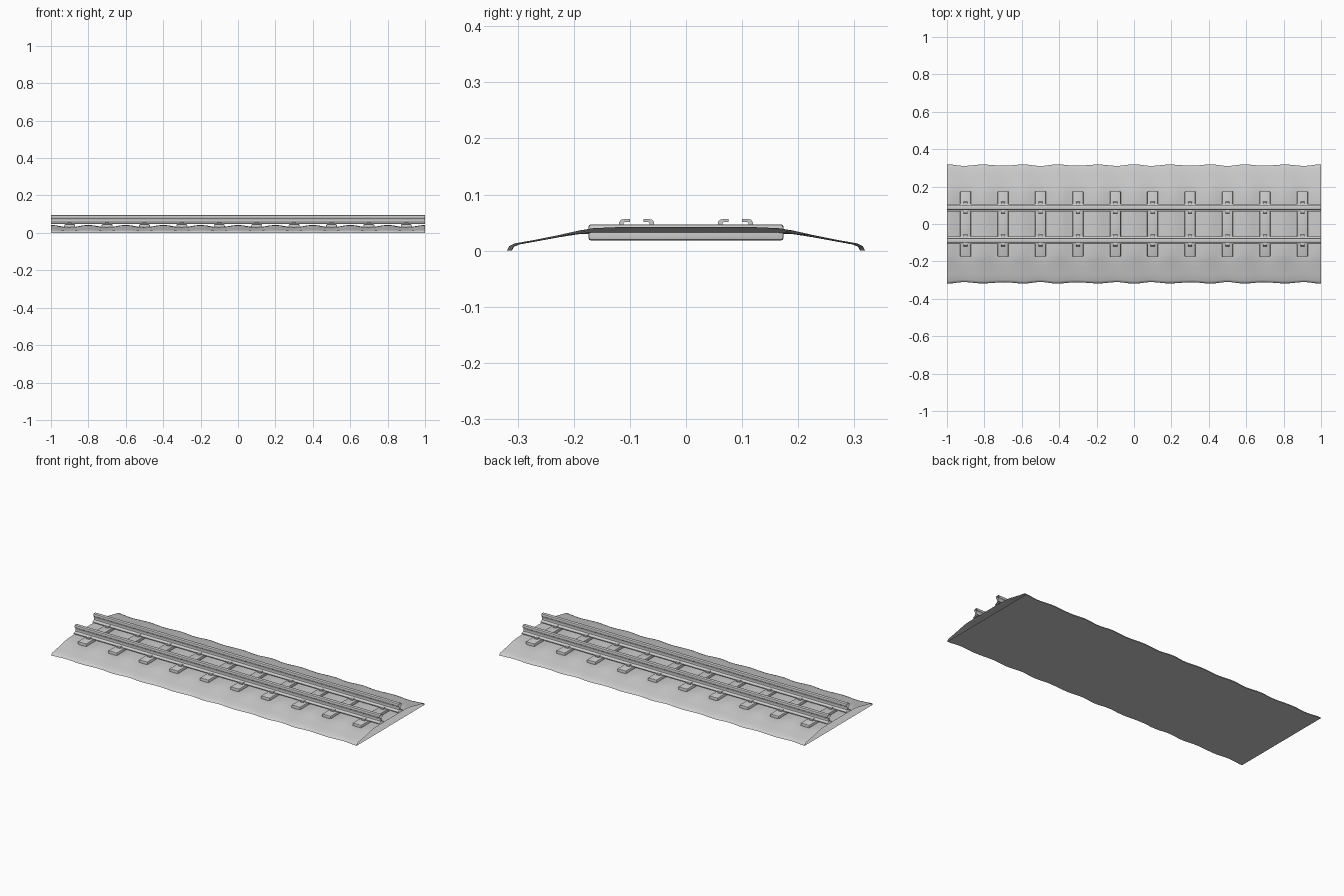
import bpy, bmesh, math

if "Cube" in bpy.data.objects:
    bpy.data.objects.remove(bpy.data.objects["Cube"])

SLEEPERS = [-0.9 + 0.2 * i for i in range(10)]
RAIL_Y = 0.088


def make_object(name, bm, angle=35):
    mesh = bpy.data.meshes.new(name)
    bm.to_mesh(mesh)
    bm.free()
    ob = bpy.data.objects.new(name, mesh)
    bpy.context.collection.objects.link(ob)
    bpy.ops.object.select_all(action='DESELECT')
    ob.select_set(True)
    bpy.context.view_layer.objects.active = ob
    bpy.ops.object.shade_smooth_by_angle(angle=math.radians(angle))
    return ob


def sweep(bm, rows, closed=False):
    """Skin a list of point rows into quads."""
    vs = [[bm.verts.new(p) for p in r] for r in rows]
    n = len(rows[0])
    for a, b in zip(vs, vs[1:]):
        for j in range(n if closed else n - 1):
            k = (j + 1) % n
            bm.faces.new((a[j], b[j], b[k], a[k]))
    return vs


# Ballast bed: crests between sleepers, dips at sleepers, scalloped edges, open ends
half = [(0.319, 0, 0), (0.315, 0.008, 0.001), (0.305, 0.013, 0.002), (0.27, 0.019, 0.002),
        (0.23, 0.027, 0.003), (0.19, 0.036, 0.006), (0.165, 0.040, 0.010),
        (0.12, 0.042, 0.012), (0.06, 0.042, 0.012)]
prof = [(-y, z, d) for y, z, d in half] + [(0, 0.042, 0.012)] + half[::-1]
rows, floor = [], []
for i in range(161):
    x = -1 + i / 80
    dip = (1 - math.cos(10 * math.pi * x)) / 2
    edge = 0.007 * dip + 0.0015 * math.sin(7 * math.pi * x) ** 2
    row = [(x, y * (1 - edge * abs(y) / 0.1), z - d * dip) for y, z, d in prof]
    rows.append(row)
    floor.append([row[-1], row[0]])
bm = bmesh.new()
sweep(bm, rows)
sweep(bm, floor)
bmesh.ops.remove_doubles(bm, verts=bm.verts, dist=1e-5)
make_object("ballast_bed", bm, 40)

# Rails: flat-bottomed section extruded along x, open ends
side = [(0.020, 0.047), (0.020, 0.051), (0.012, 0.054), (0.005, 0.058), (0.004, 0.064),
        (0.004, 0.073), (0.006, 0.077), (0.011, 0.080), (0.012, 0.083), (0.012, 0.091),
        (0.010, 0.094), (0.006, 0.0955)]
section = side + [(-y, z) for y, z in side[::-1]]
for name, s in (("front_rail", -1), ("back_rail", 1)):
    bm = bmesh.new()
    sweep(bm, [[(x, s * RAIL_Y + y, z) for y, z in section] for x in (-1, 1)], True)
    bmesh.ops.recalc_face_normals(bm, faces=bm.faces)
    make_object(name, bm)

# Sleepers: bevelled blocks sunk into the ballast
for i, x in enumerate(SLEEPERS):
    bm = bmesh.new()
    bmesh.ops.create_cube(bm, size=1)
    for v in bm.verts:
        w = 0.056 if v.co.z > 0 else 0.062
        v.co = (x + v.co.x * w, v.co.y * 0.348, 0.0325 + v.co.z * 0.029)
    bmesh.ops.bevel(bm, geom=bm.edges[:], offset=0.005, segments=2,
                    affect='EDGES', profile=0.5)
    make_object(f"sleeper_{i + 1}", bm)

# Rail clips: hooked strips gripping both sides of each rail foot
hook = [(0.031, 0.044), (0.031, 0.051), (0.028, 0.055), (0.023, 0.056), (0.012, 0.056),
        (0.012, 0.051), (0.021, 0.051), (0.023, 0.049), (0.023, 0.044)]
for i, x in enumerate(SLEEPERS):
    bm = bmesh.new()
    for rail in (-RAIL_Y, RAIL_Y):
        for s in (-1, 1):
            rs = sweep(bm, [[(x + dx, rail + s * y, z) for y, z in hook]
                            for dx in (-0.011, 0.011)], True)
            for r in rs:
                bm.faces.new(r)
    bmesh.ops.recalc_face_normals(bm, faces=bm.faces)
    make_object(f"rail_clips_{i + 1}", bm)
